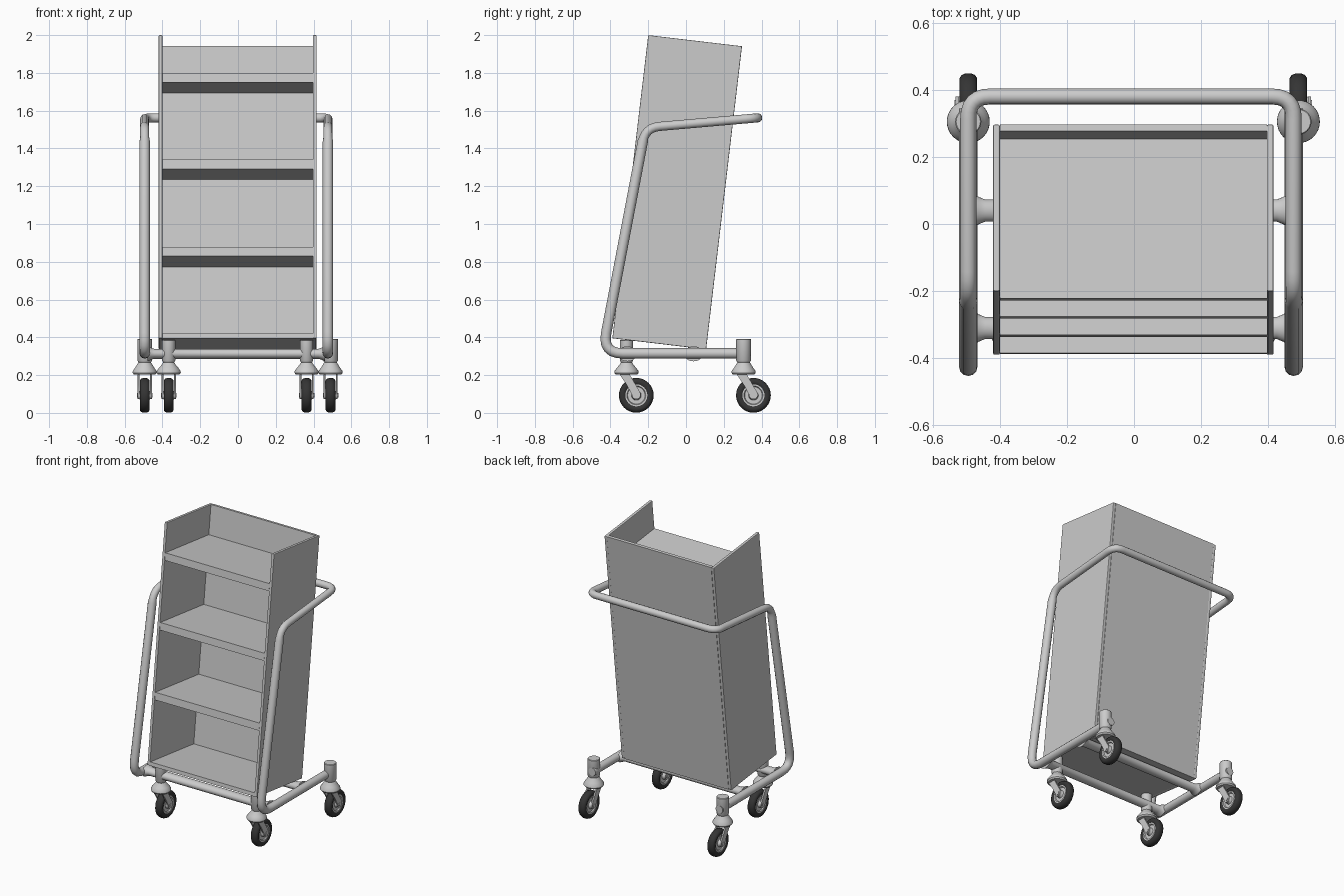
import bpy, bmesh, math
from mathutils import Vector, Matrix

if "Cube" in bpy.data.objects:
    bpy.data.objects.remove(bpy.data.objects["Cube"])

TILT = -math.radians(6.75)
GREY = None
RUBBER = bpy.data.materials.new("black_rubber")
RUBBER.diffuse_color = (0.035, 0.035, 0.035, 1)
RUBBER.use_nodes = True
RUBBER.node_tree.nodes["Principled BSDF"].inputs["Base Color"].default_value = RUBBER.diffuse_color


def finish(name, bm, smooth=True, mat=None):
    bmesh.ops.recalc_face_normals(bm, faces=bm.faces)
    me = bpy.data.meshes.new(name)
    bm.to_mesh(me)
    bm.free()
    ob = bpy.data.objects.new(name, me)
    bpy.context.collection.objects.link(ob)
    if mat:
        me.materials.append(mat)
    if smooth:
        shade(ob)
    return ob


def shade(ob):
    bpy.ops.object.select_all(action='DESELECT')
    ob.select_set(True)
    bpy.context.view_layer.objects.active = ob
    bpy.ops.object.shade_smooth_by_angle(angle=math.radians(35))


def cabinet_box(name, x0, x1, y0, y1, z0, z1, bevel=0.0):
    """Box in the tilted frame of the cabinet (origin: front bottom edge)."""
    bm = bmesh.new()
    bmesh.ops.create_cube(bm, size=1)
    for v in bm.verts:
        v.co = Vector(((x0 + x1) / 2 + v.co.x * (x1 - x0),
                       (y0 + y1) / 2 + v.co.y * (y1 - y0),
                       (z0 + z1) / 2 + v.co.z * (z1 - z0)))
    ob = finish(name, bm, smooth=False)
    ob.location = (-0.002, -0.39, 0.395)
    ob.rotation_euler.x = TILT
    if bevel:
        mod = ob.modifiers.new("soft_edges", 'BEVEL')
        mod.width, mod.segments = bevel, 2
    return ob


def lathe(name, profile, loc, along_x=False, closed=False, mat=None, steps=32):
    """Revolve (radius, height) points about z, or about x."""
    bm = bmesh.new()
    vs = [bm.verts.new((r, 0, h)) for r, h in profile]
    edges = [bm.edges.new(p) for p in zip(vs, vs[1:])]
    if closed:
        edges.append(bm.edges.new((vs[-1], vs[0])))
    bmesh.ops.spin(bm, geom=vs + edges, cent=(0, 0, 0), axis=(0, 0, 1),
                   angle=2 * math.pi, steps=steps, use_merge=True)
    bmesh.ops.remove_doubles(bm, verts=bm.verts, dist=1e-5)
    if along_x:
        bm.transform(Matrix.Rotation(math.pi / 2, 4, 'Y'))
    bm.transform(Matrix.Translation(loc))
    return finish(name, bm, mat=mat)


def rounded(points, cuts, n=6):
    """Round each inner corner of a polyline with a quadratic arc."""
    pts = [Vector(p) for p in points]
    out = [pts[0]]
    for a, b, c, d in zip(pts, pts[1:], pts[2:], cuts):
        s, e = b + (a - b).normalized() * d, b + (c - b).normalized() * d
        for i in range(n + 1):
            t = i / n
            out.append(s * (1 - t) ** 2 + b * 2 * t * (1 - t) + e * t * t)
    return out + [pts[-1]]


def tube(name, pts, radius):
    cu = bpy.data.curves.new(name, 'CURVE')
    cu.dimensions = '3D'
    cu.bevel_depth, cu.bevel_resolution, cu.use_fill_caps = radius, 4, True
    sp = cu.splines.new('POLY')
    sp.points.add(len(pts) - 1)
    for p, co in zip(sp.points, pts):
        p.co = (*co, 1)
        p.radius = 0.87 if co.z > 1.45 else 1.0   # handle is a little slimmer
    ob = bpy.data.objects.new(name, cu)
    bpy.context.collection.objects.link(ob)
    bpy.ops.object.select_all(action='DESELECT')
    ob.select_set(True)
    bpy.context.view_layer.objects.active = ob
    bpy.ops.object.convert(target='MESH')
    shade(bpy.context.object)


# Cabinet: sides, back and shelves
H, D, W, T = 1.616, 0.50, 0.418, 0.02
for side, s in (("left", -1), ("right", 1)):
    a, b = sorted((s * W, s * (W - T)))
    cabinet_box(f"cabinet_side_{side}", a, b, 0, D, 0, H, 0.004)
cabinet_box("cabinet_back", -W + T, W - T, D - T, D, 0, H)
cabinet_box("cabinet_floor", -W + T, W - T, 0.002, D - T, 0, 0.025)
for i, top in enumerate((0.488, 0.952, 1.415)):
    cabinet_box(f"shelf_{i + 1}", -W + T, W - T, 0.002, D - T, top - 0.05, top)

# Bent tube frame: lower rails, uprights and push handle in one loop
CX, FX = -0.009, 0.485
half = [(0.345, 0.315), (-0.443, 0.315), (-0.215, 1.51), (0.38, 1.562)]
path = [(CX + FX, y, z) for y, z in half] + [(CX - FX, y, z) for y, z in reversed(half)]
tube("tube_frame", rounded(path, (0.11, 0.075, 0.065, 0.065, 0.075, 0.11)), 0.0275)

# Cross bars with flared welded ends
for name, y in (("front_cross_bar", -0.31), ("rear_cross_bar", 0.04)):
    e = FX - 0.015
    prof = [(0, -e), (0.05, -e), (0.041, -e + 0.016), (0.033, -e + 0.035),
            (0.033, e - 0.035), (0.041, e - 0.016), (0.05, e), (0, e)]
    ob = lathe(name, prof, (0, 0, 0), along_x=True, steps=24)
    ob.scale.z = 0.8
    ob.location = (CX, y, 0.313)


def fork_arm(name, x, y):
    """Flat plate from the swivel hood down to the axle."""
    outline = [(-0.042, 0.212), (0.012, 0.212)]
    for i in range(9):
        t = math.radians(40 - i * 28)
        outline.append((0.052 + 0.024 * math.cos(t), 0.096 + 0.024 * math.sin(t)))
    outline.append((0.0, 0.15))
    bm = bmesh.new()
    f = bm.faces.new([bm.verts.new((x - 0.005, y + dy, z)) for dy, z in outline])
    ext = bmesh.ops.extrude_face_region(bm, geom=[f])
    bmesh.ops.translate(bm, vec=(0.01, 0, 0),
                        verts=[g for g in ext["geom"] if isinstance(g, bmesh.types.BMVert)])
    finish(name, bm)


def caster(name, x, y, r, top):
    # Post and swivel hood
    lathe(name + "_swivel", [(0, top), (r - 0.003, top), (r, top - 0.003), (r, 0.277),
                             (r - 0.006, 0.268), (r + 0.002, 0.255), (0.05, 0.24),
                             (0.063, 0.222), (0.064, 0.212), (0.057, 0.203), (0, 0.203)],
          (x, y, 0))
    for k in (-1, 1):
        fork_arm(f"{name}_fork_{'left' if k < 0 else 'right'}", x + k * 0.033, y)
    c = (x, y + 0.052, 0.093)
    # Tyre, hub and axle
    lathe(name + "_tyre", [(0.057, -0.02), (0.066, -0.026), (0.078, -0.026), (0.087, -0.02),
                           (0.092, -0.008), (0.092, 0.008), (0.087, 0.02), (0.078, 0.026),
                           (0.066, 0.026), (0.057, 0.02)], c, True, True, RUBBER)
    lathe(name + "_hub", [(0, -0.028), (0.022, -0.028), (0.026, -0.014), (0.046, -0.014),
                          (0.05, -0.021), (0.059, -0.021), (0.059, 0.021), (0.05, 0.021),
                          (0.046, 0.014), (0.026, 0.014), (0.022, 0.028), (0, 0.028)], c, True)
    lathe(name + "_axle", [(0, -0.041), (0.012, -0.041), (0.012, 0.041), (0, 0.041)],
          c, True, steps=16)


for side, s in (("left", -1), ("right", 1)):
    caster(f"front_caster_{side}", -0.002 + s * 0.365, -0.315, 0.035, 0.386)
    caster(f"rear_caster_{side}", -0.002 + s * 0.492, 0.305, 0.039, 0.392)
